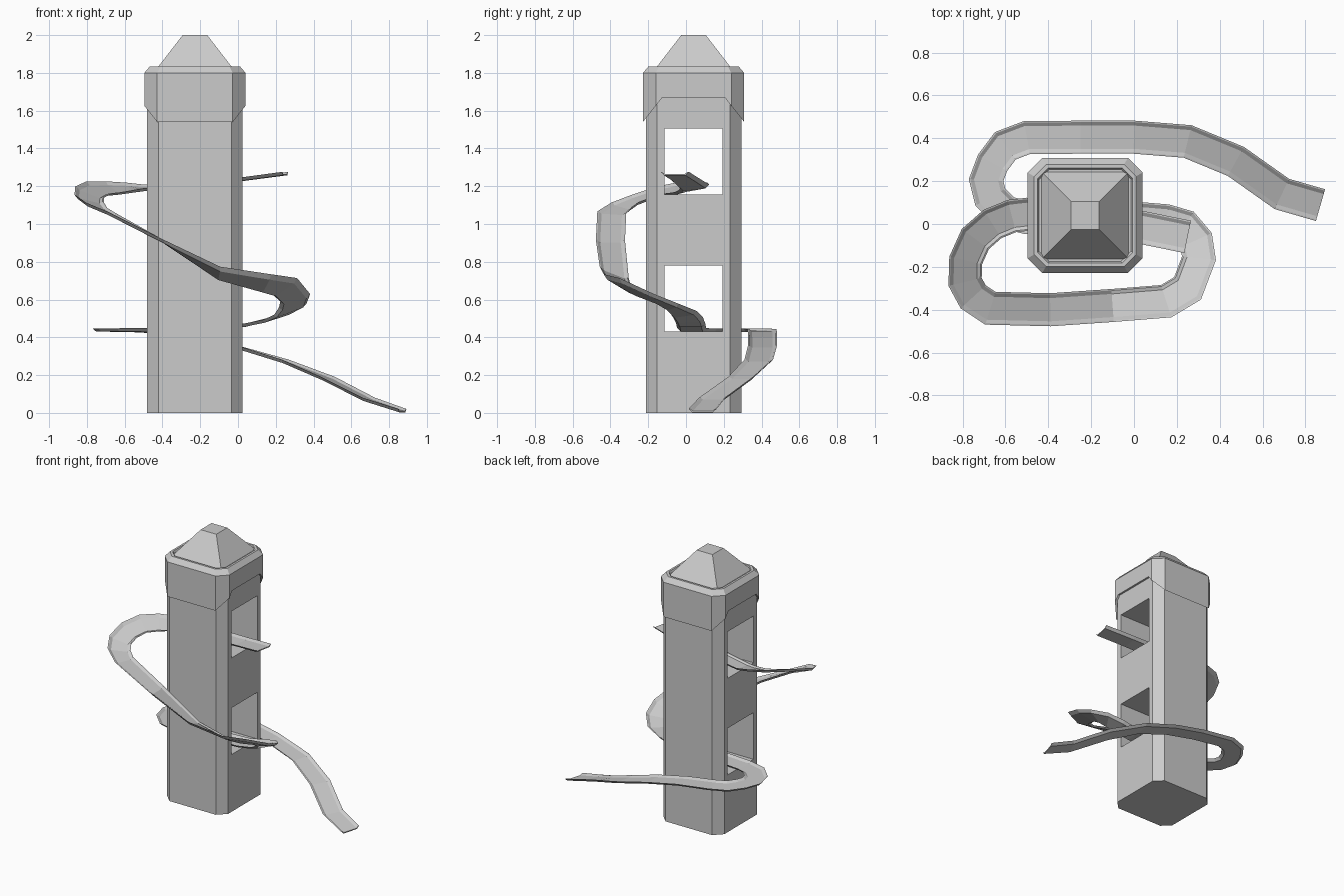
import bpy
from mathutils import Vector

if "Cube" in bpy.data.objects:
    bpy.data.objects.remove(bpy.data.objects["Cube"])

CX, CY = -0.228, 0.04  # tower axis


def make(name, verts, faces):
    me = bpy.data.meshes.new(name)
    me.from_pydata(verts, [], faces)
    ob = bpy.data.objects.new(name, me)
    bpy.context.collection.objects.link(ob)
    return ob


def loft(name, rings):
    n = len(rings[0])
    verts = [p for r in rings for p in r]
    faces = [(k * n + i, k * n + (i + 1) % n, (k + 1) * n + (i + 1) % n, (k + 1) * n + i)
             for k in range(len(rings) - 1) for i in range(n)]
    faces.append(tuple(reversed(range(n))))
    faces.append(tuple(range(len(verts) - n, len(verts))))
    return make(name, verts, faces)


def octagon(h, c, z):
    a = h - c
    pts = [(h, -a), (h, a), (a, h), (-a, h), (-h, a), (-h, -a), (-a, -h), (a, -h)]
    return [(CX + x, CY + y, z) for x, y in pts]


def square(h, z):
    return [(CX + x * h, CY + y * h, z) for x, y in ((1, -1), (1, 1), (-1, 1), (-1, -1))]


def cut_along_x(ob, outline):
    # cut a (y, z) outline straight through the object
    rings = [[(CX + s, CY + y, z) for y, z in outline] for s in (-0.5, 0.5)]
    cutter = loft("cutter", rings)
    cutter.hide_render = True
    mod = ob.modifiers.new("cut", 'BOOLEAN')
    mod.operation = 'DIFFERENCE'
    mod.solver = 'EXACT'
    mod.object = cutter
    bpy.context.view_layer.objects.active = ob
    bpy.ops.object.modifier_apply(modifier=mod.name)
    bpy.data.objects.remove(cutter)


# tower shaft with two window tunnels
shaft = loft("tower_shaft", [octagon(0.253, 0.06, 0), octagon(0.253, 0.06, 1.78)])
for z0, z1 in ((0.43, 0.78), (1.155, 1.505)):
    cut_along_x(shaft, [(-0.153, z0), (0.153, z0), (0.153, z1), (-0.153, z1)])

# cap with arched skirt above the windows and a raised rim
cap = loft("tower_cap", [octagon(0.268, 0.068, 1.54), octagon(0.268, 0.068, 1.80),
                         octagon(0.238, 0.056, 1.835), octagon(0.222, 0.05, 1.835),
                         octagon(0.215, 0.048, 1.822)])
cut_along_x(cap, [(-0.3, 1.5), (0.3, 1.5), (0.268, 1.54), (0.165, 1.67),
                  (-0.165, 1.67), (-0.268, 1.54)])

# blunt pyramid roof
loft("roof", [square(0.208, 1.815), square(0.065, 2.0)])

# slide centre line: x, y, z, bank (rise of the outer edge)
path = [
    (0.25, -0.06, 1.267, 0), (0.03, -0.015, 1.238, 0), (-0.50, 0.045, 1.19, .01),
    (-0.57, 0.037, 1.19, .02), (-0.66, 0.0, 1.187, .03), (-0.74, -0.07, 1.183, .033),
    (-0.785, -0.17, 1.16, .03), (-0.788, -0.27, 1.125, .02), (-0.75, -0.34, 1.09, .015),
    (-0.67, -0.393, 1.053, .005), (-0.39, -0.40, 0.905, 0), (-0.10, -0.38, 0.735, .03),
    (0.15, -0.36, 0.68, .045), (0.25, -0.30, 0.66, .045), (0.303, -0.16, 0.60, .02),
    (0.29, -0.075, 0.56, .01), (0.235, -0.01, 0.52, .01), (0.15, 0.015, 0.49, .005),
    (0.03, 0.025, 0.463, 0), (-0.50, 0.03, 0.44, 0), (-0.60, 0.055, 0.439, 0),
    (-0.67, 0.125, 0.439, 0), (-0.69, 0.205, 0.439, 0), (-0.66, 0.285, 0.439, 0),
    (-0.60, 0.365, 0.438, 0), (-0.50, 0.403, 0.435, 0), (-0.25, 0.405, 0.40, 0),
    (0.0, 0.405, 0.347, 0), (0.25, 0.385, 0.273, 0), (0.475, 0.292, 0.182, 0),
    (0.69, 0.14, 0.072, 0), (0.87, 0.088, 0.012, 0)]

# shallow trough section: offset to the right, height
section = [(-0.077, 0.009), (-0.07, 0.009), (-0.054, -0.002), (0.054, -0.002),
           (0.07, 0.009), (0.077, 0.009), (0.058, -0.009), (-0.058, -0.009)]

rings = []
for i, (x, y, z, bank) in enumerate(path):
    here = Vector((x, y))
    prev = Vector(path[max(i - 1, 0)][:2])
    nxt = Vector(path[min(i + 1, len(path) - 1)][:2])
    d0 = (here - prev).normalized() if i else (nxt - here).normalized()
    d1 = (nxt - here).normalized() if i < len(path) - 1 else d0
    t = (d0 + d1).normalized()
    miter = 1 / max(t.dot(d1), 0.8)
    side = Vector((t.y, -t.x)) * miter
    rings.append([(x + side.x * o, y + side.y * o, max(0, z + h + bank * o / 0.077))
                  for o, h in section])
loft("spiral_slide", rings)

# consistent outward normals
import bmesh
for ob in bpy.context.collection.objects:
    bm = bmesh.new()
    bm.from_mesh(ob.data)
    bmesh.ops.recalc_face_normals(bm, faces=bm.faces)
    bm.to_mesh(ob.data)
    bm.free()
